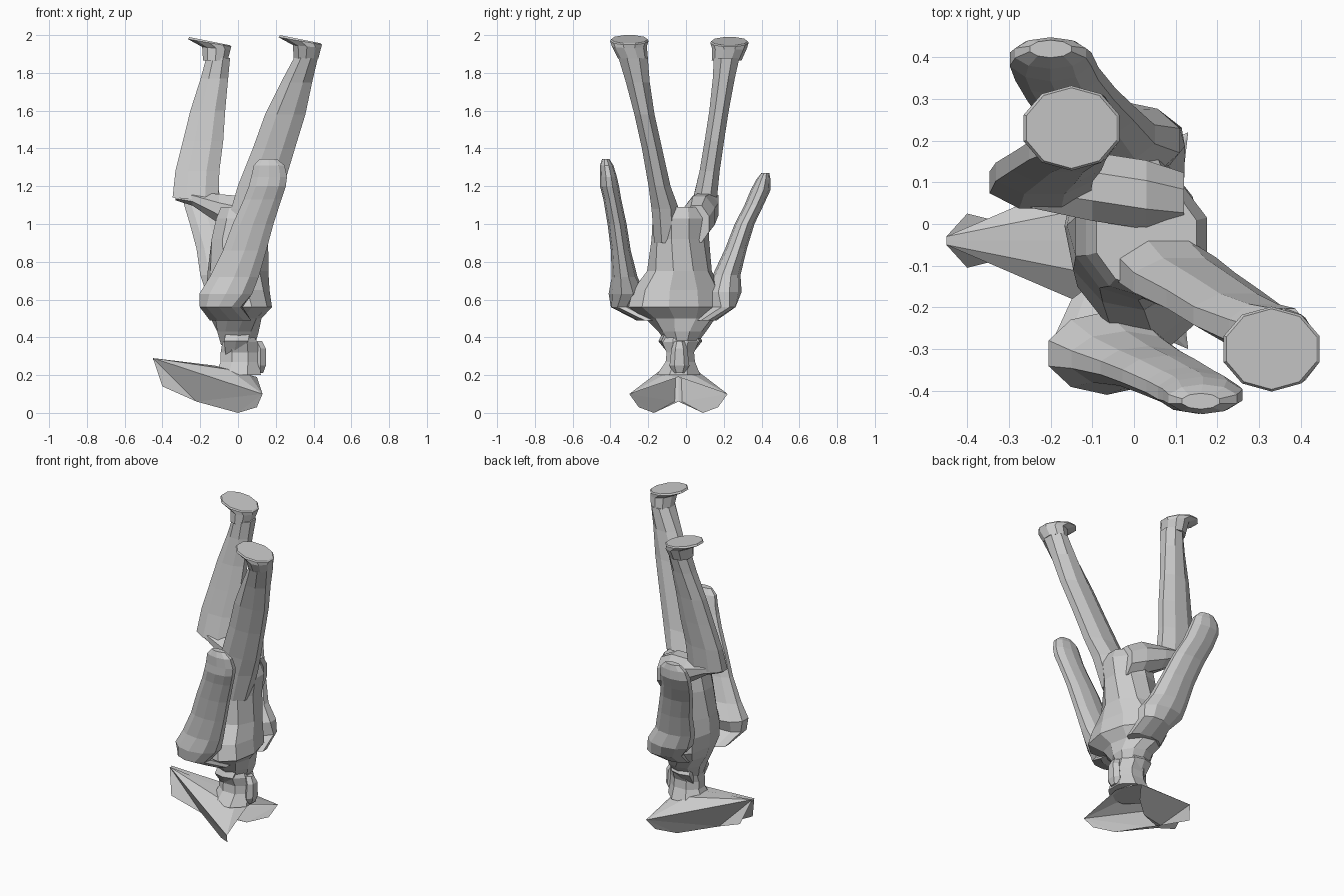
import bpy, bmesh
from math import sin, cos, pi, radians
from mathutils import Vector


def h(x, y, z, rx, ry, rot=0, tilt=0):
    """Horizontal ring: centre, two radius vectors; tilt slopes it along x."""
    a = radians(rot)
    u = Vector((cos(a) * rx, sin(a) * rx, tilt * rx))
    v = Vector((-sin(a) * ry, cos(a) * ry, 0))
    return Vector((x, y, z)), u, v


def side(x, y, z, ry, rz, lean=0):
    """Upright ring facing along x."""
    return Vector((x, y, z)), Vector((lean, 0, rz)), Vector((0, ry, 0))


def finish(name, bm):
    bmesh.ops.recalc_face_normals(bm, faces=bm.faces)
    me = bpy.data.meshes.new(name)
    bm.to_mesh(me)
    bm.free()
    ob = bpy.data.objects.new(name, me)
    bpy.context.collection.objects.link(ob)
    return ob


def loft(name, rings, n=8):
    bm = bmesh.new()
    loops = []
    for c, u, v in rings:
        loops.append([bm.verts.new(c + u * cos(2 * pi * (i + .5) / n) * 1.05
                                   + v * sin(2 * pi * (i + .5) / n) * 1.05) for i in range(n)])
    for a, b in zip(loops, loops[1:]):
        for i in range(n):
            j = (i + 1) % n
            bm.faces.new((a[i], a[j], b[j], b[i]))
    bm.faces.new(loops[0])
    bm.faces.new(loops[-1])
    return finish(name, bm)


# Torso, upside down, shoulders twisted about the vertical
loft("torso", [
    h(0, -.02, .36, .09, .07), h(0, -.02, .43, .11, .12),
    h(-.01, -.03, .5, .125, .18, 12), h(.01, -.05, .56, .155, .25, 14),
    h(0, -.045, .65, .155, .23, 12), h(0, -.035, .75, .155, .165, 8),
    h(.01, -.03, .92, .15, .145), h(.03, -.03, 1.03, .145, .14),
    h(.03, -.03, 1.09, .12, .12)], 10)

# Arms, pointing up
loft("arm_near", [
    h(-.04, -.2, .49, .11, .06), h(-.09, -.32, .56, .11, .075, -10),
    h(-.065, -.31, .63, .14, .095), h(-.02, -.325, .72, .13, .065),
    h(.035, -.345, .86, .115, .05), h(.08, -.365, 1.0, .108, .048),
    h(.13, -.39, 1.13, .1, .045), h(.155, -.405, 1.2, .098, .048),
    h(.165, -.41, 1.25, .095, .042), h(.165, -.42, 1.31, .082, .034),
    h(.16, -.425, 1.345, .045, .018)], 10)
loft("arm_far", [
    h(.01, .1, .49, .11, .06), h(.01, .19, .56, .11, .07, 10),
    h(-.03, .2, .64, .14, .09), h(-.075, .215, .73, .125, .07),
    h(-.11, .265, .87, .11, .055), h(-.15, .31, 1.0, .105, .05),
    h(-.185, .36, 1.1, .1, .048), h(-.2, .395, 1.18, .098, .05),
    h(-.2, .41, 1.235, .085, .036), h(-.2, .42, 1.27, .05, .02)], 10)

# Near leg, almost straight
loft("leg_near", [
    h(.04, -.1, .9, .1, .07), h(.08, -.11, 1.08, .12, .075),
    h(.12, -.14, 1.2, .125, .06), h(.19, -.18, 1.4, .115, .055),
    h(.25, -.22, 1.58, .11, .055), h(.31, -.255, 1.75, .085, .065),
    h(.36, -.28, 1.88, .065, .08)])

# Far leg, knee bent: thigh lies flat, shin rises
loft("thigh_far", [
    side(.12, .055, 1.0, .07, .1), side(.03, .07, 1.04, .085, .11),
    side(-.1, .09, 1.08, .085, .08), side(-.24, .105, 1.135, .07, .04),
    side(-.33, .1, 1.14, .03, .015)])
loft("shin_far", [
    h(-.225, .1, 1.13, .125, .065, 0, -.08), h(-.215, .125, 1.28, .12, .055),
    h(-.185, .15, 1.44, .11, .053), h(-.16, .175, 1.6, .095, .053),
    h(-.125, .2, 1.77, .075, .06), h(-.105, .215, 1.88, .065, .07)])

# Feet with flared flat soles
for name, x, y, z in (("foot_near", .33, -.3, 1.975), ("foot_far", -.15, .23, 1.965)):
    loft(name, [h(x + .03, y + .02 if y < 0 else y - .015, z - .1, .065, .075),
                h(x + .035, y, z - .035, .075, .088, 0, -.1),
                h(x, y, z - .006, .115, .097, 0, -.17),
                h(x, y, z + .003, .108, .092, 0, -.2)], 10)

# Head and tied hair
loft("head", [
    h(.02, -.03, .4, .07, .09), h(.01, -.03, .375, .095, .1),
    h(.01, -.03, .32, .105, .075), h(.01, -.03, .27, .105, .08),
    h(0, -.04, .2, .125, .12)])
loft("hair", [
    h(.1, -.035, .38, .03, .025), h(.12, -.035, .34, .03, .04),
    h(.12, -.035, .25, .03, .05), h(.11, -.035, .21, .025, .03)], 6)

# Collar points on either side of the neck
for name, s in (("collar_near", -1), ("collar_far", 1)):
    loft(name, [h(-.02, -.03 + s * .04, .31, .05, .02),
                h(-.01, -.03 + s * .085, .38, .07, .03),
                h(0, -.03 + s * .06, .43, .07, .03)], 6)

# Pointed hat: brim surface and upturned side panel, mirrored across the middle
PANEL = [(-.45, -.05, .29), (-.40, -.105, .14), (-.22, -.06, .06),
         (0, -.17, 0), (.1, -.25, .03), (.13, -.3, .1)]
INNER = [(-.12, -.04, .25), (-.05, -.13, .23), (.06, -.12, .2), (.1, -.04, .19)]
FRONT = [(-.45, -.04, .28), (-.2, -.04, .06)]
for name, s in (("hat_side_near", 1), ("hat_side_far", -1)):
    bm = bmesh.new()
    p, q, f = ([bm.verts.new((x, -.04 + s * (y + .04), z)) for x, y, z in pts]
               for pts in (PANEL, INNER, FRONT))
    # Side panel folding in under the brim toward the front
    bm.faces.new((p[0], p[1], p[2]))
    bm.faces.new((p[0], p[2], p[5]))
    bm.faces.new((p[2], p[3], p[5]))
    bm.faces.new((p[3], p[4], p[5]))
    # Brim around the head
    bm.faces.new((p[0], f[0], q[0], q[1]))
    bm.faces.new((p[0], p[5], q[1]))
    bm.faces.new((p[5], q[2], q[1]))
    bm.faces.new((p[5], q[3], q[2]))
    bm.faces.new((q[0], q[1], q[2], q[3]))
    # Front seam
    bm.faces.new((p[0], f[0], f[1], p[2]))
    bm.faces.new((p[2], f[1], p[3]))
    finish(name, bm)
